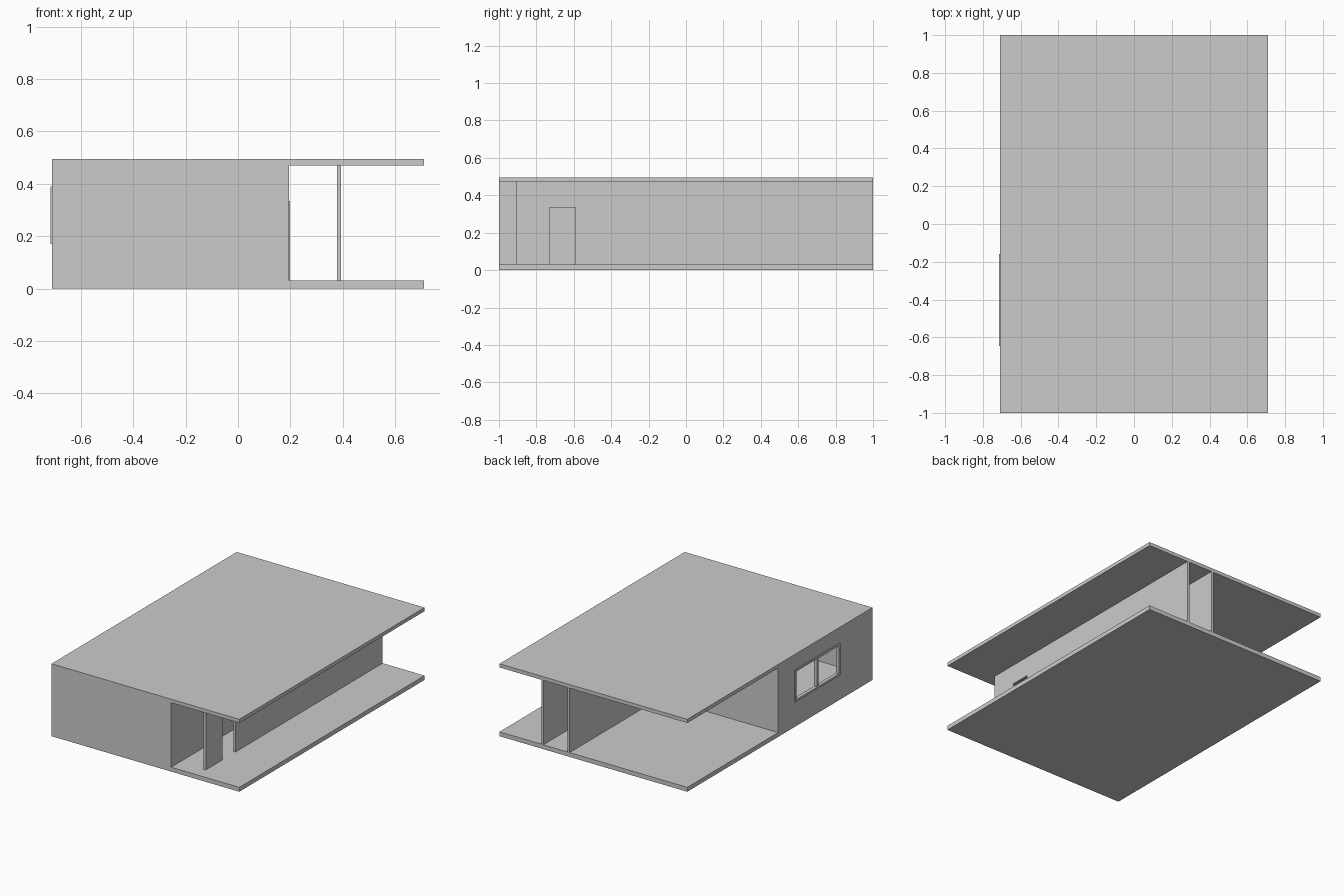
import bpy

if "Cube" in bpy.data.objects:
    bpy.data.objects.remove(bpy.data.objects["Cube"])

HX, HY = 0.71, 1.0
FLOOR, CEIL, TOP = 0.03, 0.47, 0.495
T = 0.016  # wall thickness


def box(name, x, y, z):
    """Axis-aligned box from (min, max) ranges."""
    bpy.ops.mesh.primitive_cube_add(size=1, location=[(r[0] + r[1]) / 2 for r in (x, y, z)])
    ob = bpy.context.object
    ob.name = name
    ob.scale = [r[1] - r[0] for r in (x, y, z)]
    bpy.ops.object.transform_apply(location=True, rotation=False, scale=True)
    return ob


def cut(ob, x, y, z):
    """Cut a box-shaped opening and remove the cutter."""
    cutter = box("cutter", x, y, z)
    cutter.hide_render = True
    mod = ob.modifiers.new("opening", 'BOOLEAN')
    mod.object = cutter
    mod.solver = 'EXACT'
    bpy.context.view_layer.objects.active = ob
    bpy.ops.object.modifier_apply(modifier=mod.name)
    bpy.data.objects.remove(cutter, do_unlink=True)


# Slabs
box("floor_slab", (-HX, HX), (-HY, HY), (0, FLOOR))
box("roof_slab", (-HX, HX), (-HY, HY), (CEIL, TOP))

WALL_Z = (FLOOR, CEIL)
IN_X = 0.195   # outer face of the inner corridor wall
OUT_X = 0.394  # outer face of the outer corridor wall

# Front wall and cross wall of the closed room
box("front_wall", (-HX, IN_X - T), (-HY, -HY + T), WALL_Z)
box("cross_wall", (-HX + T, IN_X - T), (0.02 - T, 0.02), WALL_Z)

# Left wall with window opening
WY, WZ = (-0.645, -0.16), (0.17, 0.39)
left = box("left_wall", (-HX, -HX + T), (-HY + T, 0.02), WALL_Z)
cut(left, (-HX - 0.1, -HX + 0.1), WY, WZ)

# Two-pane window frame
FX, F = (-HX - 0.005, -HX + T + 0.003), 0.014
for i, z in enumerate((WZ[0], WZ[1] - F)):
    box(("window_sill", "window_head")[i], FX, WY, (z, z + F))
mid = (WY[0] + WY[1] - F) / 2
for i, y in enumerate((WY[0], mid, WY[1] - F)):
    box(("window_jamb_front", "window_mullion", "window_jamb_back")[i],
        FX, (y, y + F), (WZ[0] + F, WZ[1] - F))

# Inner corridor wall with a closed door leaf
box("inner_corridor_wall", (IN_X - T, IN_X), (-HY, HY), WALL_Z)
box("room_door", (IN_X - T - 0.003, IN_X + 0.004), (-0.17, -0.03), (FLOOR, 0.335))

# Outer corridor wall with doorway
outer = box("outer_corridor_wall", (OUT_X - T, OUT_X), (-0.91, HY), WALL_Z)
cut(outer, (OUT_X - 0.1, OUT_X + 0.1), (-0.73, -0.59), (FLOOR - 0.02, 0.335))
